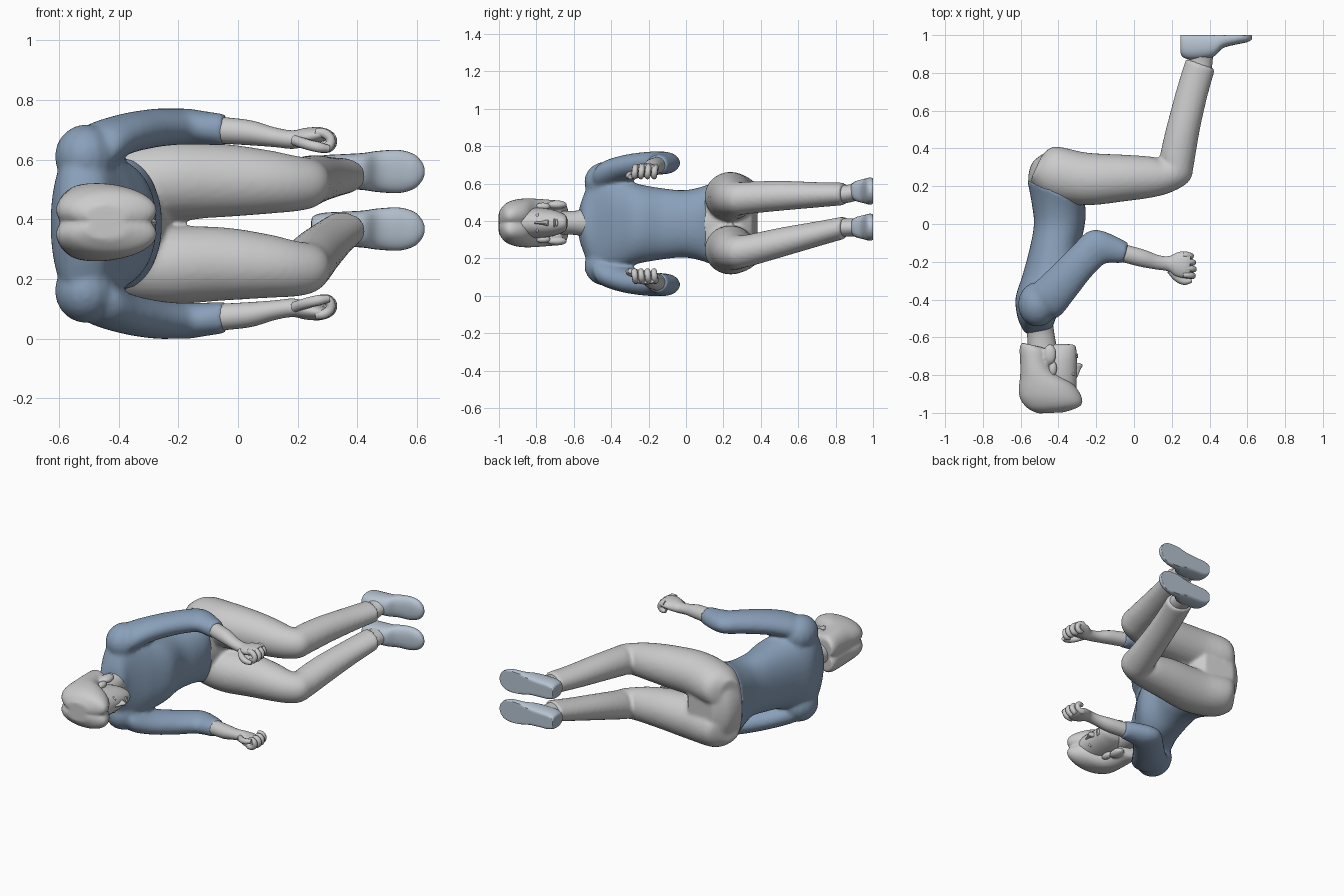
import bpy, bmesh, math
from mathutils import Vector, Matrix

MID = 0.385


def material(name, rgb):
    m = bpy.data.materials.new(name)
    m.diffuse_color = (*rgb, 1)
    return m


BLUE = material("shirt_blue", (0.25, 0.35, 0.49))
PALE = material("shoe_pale", (0.47, 0.55, 0.64))


def finish(name, bm, mat=None):
    bmesh.ops.recalc_face_normals(bm, faces=bm.faces[:])
    me = bpy.data.meshes.new(name)
    bm.to_mesh(me)
    bm.free()
    for p in me.polygons:
        p.use_smooth = True
    me.set_sharp_from_angle(angle=math.radians(50))
    if mat:
        me.materials.append(mat)
    ob = bpy.data.objects.new(name, me)
    bpy.context.collection.objects.link(ob)
    return ob


def loft(name, rings, mat=None, n=28, steps=5, power=2.0):
    """Each ring: edge point A (x,y), edge point B (x,y), z centre, z radius."""
    def smooth(i, t):
        p = [rings[max(0, min(len(rings) - 1, i + k))] for k in (-1, 0, 1, 2)]
        return [0.5 * (2 * b + (c - a) * t + (2 * a - 5 * b + 4 * c - d) * t * t
                       + (3 * b - a - 3 * c + d) * t ** 3) for a, b, c, d in zip(*p)]
    full = [smooth(i, s / steps) for i in range(len(rings) - 1) for s in range(steps)]
    full.append(list(rings[-1]))
    bm = bmesh.new()
    loops = []
    for ax, ay, bx, by, z, r in full:
        row = []
        for k in range(n):
            t = 2 * math.pi * k / n
            c, s = math.cos(t), math.sin(t)
            c = math.copysign(abs(c) ** (2 / power), c)
            s = math.copysign(abs(s) ** (2 / power), s)
            x = (ax + bx) / 2 + c * (bx - ax) / 2
            y = (ay + by) / 2 + c * (by - ay) / 2
            row.append(bm.verts.new((x, min(y, 1.0), z + s * r)))
        loops.append(row)
    for p, q in zip(loops, loops[1:]):
        for k in range(n):
            bm.faces.new((p[k], p[(k + 1) % n], q[(k + 1) % n], q[k]))
    bm.faces.new(loops[0])
    bm.faces.new(loops[-1])
    return finish(name, bm, mat)


def ball(name, loc, size, mat=None):
    bm = bmesh.new()
    bmesh.ops.create_uvsphere(bm, u_segments=16, v_segments=10, radius=1,
                              matrix=Matrix.Translation(loc) @ Matrix.Diagonal((*size, 1)))
    return finish(name, bm, mat)


def blend(name, parts, voxel, rounds):
    """Join overlapping parts into one soft continuous skin."""
    bpy.ops.object.select_all(action='DESELECT')
    for p in parts:
        p.select_set(True)
    bpy.context.view_layer.objects.active = parts[0]
    bpy.ops.object.join()
    ob = parts[0]
    ob.name = name
    rm = ob.modifiers.new("skin", 'REMESH')
    rm.mode = 'VOXEL'
    rm.voxel_size = voxel
    rm.use_smooth_shade = True
    sm = ob.modifiers.new("soften", 'SMOOTH')
    sm.factor = 0.5
    sm.iterations = rounds


def tube(name, pts, radius):
    cu = bpy.data.curves.new(name, 'CURVE')
    cu.dimensions = '3D'
    cu.bevel_depth = radius
    cu.bevel_resolution = 3
    cu.resolution_u = 6
    cu.use_fill_caps = True
    sp = cu.splines.new('BEZIER')
    sp.bezier_points.add(len(pts) - 1)
    for i, (b, p) in enumerate(zip(sp.bezier_points, pts)):
        b.co = p
        b.handle_left_type = b.handle_right_type = 'AUTO'
        b.radius = 0.7 if i == len(pts) - 1 else 1
    ob = bpy.data.objects.new(name, cu)
    bpy.context.collection.objects.link(ob)


# torso, lying on its side with the back towards -x
shirt = [loft("shirt_body", [
    (-.565, .235, -.26, .11, MID, .23), (-.54, .10, -.255, .05, MID, .195),
    (-.53, 0, -.265, -.03, MID, .18), (-.55, -.12, -.285, -.13, MID, .19),
    (-.59, -.27, -.275, -.26, MID, .215), (-.625, -.38, -.33, -.37, MID, .255),
    (-.625, -.45, -.385, -.45, MID, .28), (-.61, -.515, -.415, -.50, MID, .24),
    (-.585, -.565, -.43, -.545, MID, .13), (-.575, -.58, -.45, -.56, MID, .07)],
    BLUE, n=40, power=2.25)]
trousers = [loft("hips", [
    (-.55, .18, -.265, .08, MID, .20), (-.56, .25, -.24, .17, MID, .235),
    (-.535, .33, -.22, .28, MID, .235), (-.46, .385, -.26, .355, MID, .19)], n=36)]

# neck and head
HZ = 0.39
loft("neck", [(-.58, -.53, -.43, -.52, HZ, .082), (-.565, -.60, -.42, -.59, HZ, .064),
              (-.56, -.72, -.40, -.70, HZ, .064)])
loft("face", [
    (-.44, -.634, -.345, -.636, HZ, .02), (-.47, -.65, -.312, -.645, HZ, .045),
    (-.52, -.70, -.303, -.69, HZ, .066), (-.55, -.75, -.302, -.74, HZ, .077),
    (-.57, -.82, -.303, -.81, HZ, .083), (-.56, -.90, -.31, -.89, HZ, .08),
    (-.50, -.97, -.36, -.96, HZ, .05)], power=2.1)
loft("nose", [(-.33, -.732, -.292, -.736, HZ, .016), (-.33, -.75, -.272, -.747, HZ, .015),
              (-.33, -.775, -.284, -.772, HZ, .009), (-.33, -.81, -.299, -.81, HZ, .007)], n=12)
ball("upper_lip", (-.305, -.704, HZ), (.01, .006, .025))
ball("lower_lip", (-.306, -.692, HZ), (.01, .007, .021))
hair = []
for s, side in ((1, "left"), (-1, "right")):
    ball(side + "_eye", (-.325, -.795, HZ + s * .034), (.013, .009, .018))
    ball(side + "_ear", (-.43, -.765, HZ + s * .088), (.022, .04, .02))
    hair.append(loft(side + "_hair", [
        (-.595, -.628, -.49, -.652, HZ + s * .045, .055),
        (-.606, -.66, -.455, -.67, HZ + s * .043, .074),
        (-.603, -.73, -.445, -.73, HZ + s * .041, .083),
        (-.603, -.80, -.41, -.79, HZ + s * .041, .088),
        (-.610, -.87, -.32, -.85, HZ + s * .041, .090),
        (-.603, -.925, -.275, -.92, HZ + s * .04, .082),
        (-.565, -.975, -.285, -.965, HZ + s * .036, .063),
        (-.51, -1.003, -.37, -.997, HZ + s * .025, .033)], n=32))
    hair.append(ball(side + "_hair_lock", (-.445, -.69, HZ + s * .097), (.035, .056, .024)))
blend("hair", hair, .008, 5)

# arms and hands, mirrored about the body's middle plane
for s, side in ((1, "left"), (-1, "right")):
    def Z(z):
        return MID + s * (z - MID)

    def limb(rings):
        return [(*r[:4], Z(r[4]), r[5]) for r in rings]
    shirt.append(ball(side + "_shoulder", (-.51, -.425, Z(.61)), (.105, .12, .108), BLUE))
    shirt.append(loft(side + "_sleeve", limb([
        (-.57, -.38, -.46, -.50, .61, .07), (-.55, -.335, -.395, -.49, .645, .078),
        (-.44, -.23, -.32, -.40, .685, .069), (-.33, -.12, -.235, -.29, .705, .065),
        (-.25, -.043, -.168, -.22, .71, .061), (-.18, -.033, -.14, -.207, .71, .06),
        (-.10, -.063, -.105, -.207, .705, .056), (-.03, -.10, -.055, -.207, .70, .053)]), BLUE))
    loft(side + "_forearm", limb([
        (-.08, -.10, -.085, -.195, .70, .045), (.05, -.135, .03, -.225, .69, .042),
        (.13, -.165, .115, -.24, .675, .033), (.185, -.17, .18, -.25, .667, .031),
        (.23, -.15, .22, -.275, .675, .031), (.275, -.145, .265, -.285, .682, .027),
        (.30, -.155, .295, -.275, .685, .018)]))
    for i in range(4):
        y = -.163 - .035 * i
        k = (-.012, 0, .003, -.002)[i]
        tube(f"{side}_finger_{i + 1}", [
            (.26, y, Z(.69)), (.295 + k, y - .003, Z(.686)), (.313 + k, y - .006, Z(.663)),
            (.30 + k, y - .008, Z(.64)), (.275 + k, y - .008, Z(.637))], .0165)
    tube(side + "_thumb", [(.19, -.245, Z(.665)), (.235, -.292, Z(.65)),
                           (.27, -.305, Z(.642)), (.305, -.298, Z(.636))], .018)
blend("shirt", shirt, .011, 6)

# legs bent at hip and knee; each leg drifts sideways differently
OUTLINE = [(-.55, .23, -.49, .36, .10), (-.46, .14, -.42, .41, .122),
           (-.26, .10, -.25, .378, .132), (-.05, .12, -.05, .367, .123),
           (.12, .145, .08, .358, .107), (.23, .183, .13, .348, .095),
           (.298, .235, .143, .35, .088), (.318, .32, .14, .375, .086),
           (.349, .50, .172, .515, .08), (.39, .68, .227, .72, .068),
           (.43, .82, .275, .875, .06)]
DRIFT = {"left": [.485, .515, .53, .53, .525, .52, .52, .525, .535, .54, .545],
         "right": [.285, .255, .246, .25, .243, .235, .235, .245, .285, .33, .365]}
for side, zs in DRIFT.items():
    trousers.append(loft(side + "_trouser_leg", [(*o[:4], z, o[4]) for o, z in zip(OUTLINE, zs)]))
    fz = .56 if side == "left" else .367
    loft(side + "_ankle", [(.405, .78, .285, .82, zs[-1], .05), (.415, .85, .29, .875, zs[-1], .048),
                           (.42, .92, .28, .93, fz, .048)])
    # shoe: top edge to sole, flattened against y = 1
    loft(side + "_shoe", [
        (.245, .93, .245, .99, fz, .02), (.252, .89, .25, 1.01, fz, .042),
        (.29, .872, .28, 1.02, fz, .054), (.35, .872, .345, 1.02, fz, .058),
        (.42, .885, .415, 1.02, fz, .062), (.47, .93, .47, 1.02, fz, .069),
        (.54, .95, .54, 1.02, fz, .072), (.59, .96, .59, 1.02, fz, .058),
        (.615, .97, .615, 1.01, fz, .034), (.625, .98, .625, .995, fz, .012)],
        PALE, power=2.4)
blend("trousers", trousers, .011, 5)
